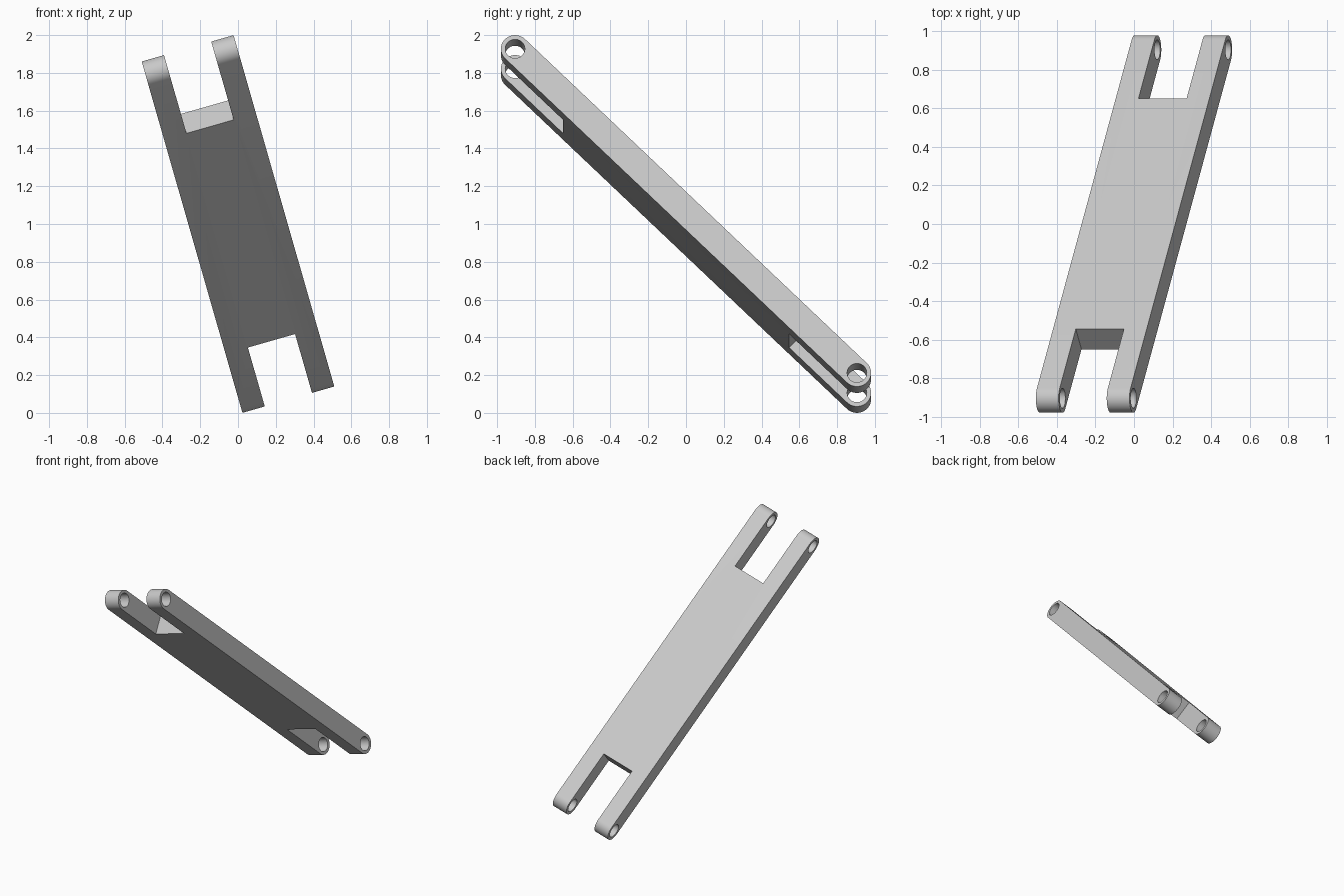
import bpy, bmesh, math
from mathutils import Matrix, Vector

if "Cube" in bpy.data.objects:
    bpy.data.objects.remove(bpy.data.objects["Cube"], do_unlink=True)

HALF_W = 0.253      # half width of the link
REACH = 1.271       # centre to pin hole
RADIUS = 0.075      # rounded end radius, half the thickness
HOLE = 0.052        # pin hole radius
SLOT_W = 0.26       # gap between fork arms
SLOT_START = 0.84   # centre to slot floor
SEGS = 32

grey = bpy.data.materials.new("light grey")
grey.use_nodes = True
colour = (0.58, 0.58, 0.58, 1)
grey.diffuse_color = colour
grey.node_tree.nodes["Principled BSDF"].inputs["Base Color"].default_value = colour


def prism(name, profile, half):
    """Extrude a side profile (length, thickness) across the width."""
    bm = bmesh.new()
    face = bm.faces.new([bm.verts.new((-half, y, z)) for y, z in profile])
    out = bmesh.ops.extrude_face_region(bm, geom=[face])
    moved = [v for v in out["geom"] if isinstance(v, bmesh.types.BMVert)]
    bmesh.ops.translate(bm, verts=moved, vec=(2 * half, 0, 0))
    bmesh.ops.recalc_face_normals(bm, faces=bm.faces)
    mesh = bpy.data.meshes.new(name)
    bm.to_mesh(mesh)
    bm.free()
    obj = bpy.data.objects.new(name, mesh)
    bpy.context.collection.objects.link(obj)
    return obj


def arc(cy, r, start, sweep, steps):
    return [(cy + r * math.cos(start + sweep * i / steps),
             r * math.sin(start + sweep * i / steps)) for i in range(steps + 1)]


# Flat bar with fully rounded ends
stadium = (arc(REACH, RADIUS, -math.pi / 2, math.pi, SEGS)
           + arc(-REACH, RADIUS, math.pi / 2, math.pi, SEGS))
link = prism("link_arm", stadium, HALF_W)
link.data.materials.append(grey)

# Fork slot and pin hole at each end
cutters = []
for s in (1, -1):
    near, far = s * SLOT_START, s * 1.5
    box = [(near, -0.2), (far, -0.2), (far, 0.2), (near, 0.2)]
    cutters.append(prism("slot_cutter", box, SLOT_W / 2))
    circle = arc(s * REACH, HOLE, 0, math.tau, SEGS)[:-1]
    cutters.append(prism("pin_hole_cutter", circle, 0.5))
for cutter in cutters:
    cutter.hide_render = True
    mod = link.modifiers.new("cut", "BOOLEAN")
    mod.operation = "DIFFERENCE"
    mod.solver = "EXACT"
    mod.object = cutter

# Bake the cuts and drop the cutters
graph = bpy.context.evaluated_depsgraph_get()
baked = bpy.data.meshes.new_from_object(link.evaluated_get(graph))
link.modifiers.clear()
link.data = baked
baked.name = "link_arm"
for cutter in cutters:
    bpy.data.objects.remove(cutter, do_unlink=True)

# Lean the link: width tilts in xz, length descends towards the back
tilt = math.radians(16)
pitch = math.asin(0.712)
across = Vector((math.cos(tilt), 0, math.sin(tilt)))
along = Vector((math.cos(pitch) * math.sin(tilt), math.sin(pitch),
                -math.cos(pitch) * math.cos(tilt)))
normal = across.cross(along)
turn = Matrix((across, along, normal)).transposed().to_4x4()
baked.transform(Matrix.Translation((0, 0, 1)) @ turn)

# Smooth round ends and holes, crisp edges elsewhere
bpy.ops.object.select_all(action="DESELECT")
link.select_set(True)
bpy.context.view_layer.objects.active = link
bpy.ops.object.shade_smooth_by_angle(angle=math.radians(30))
